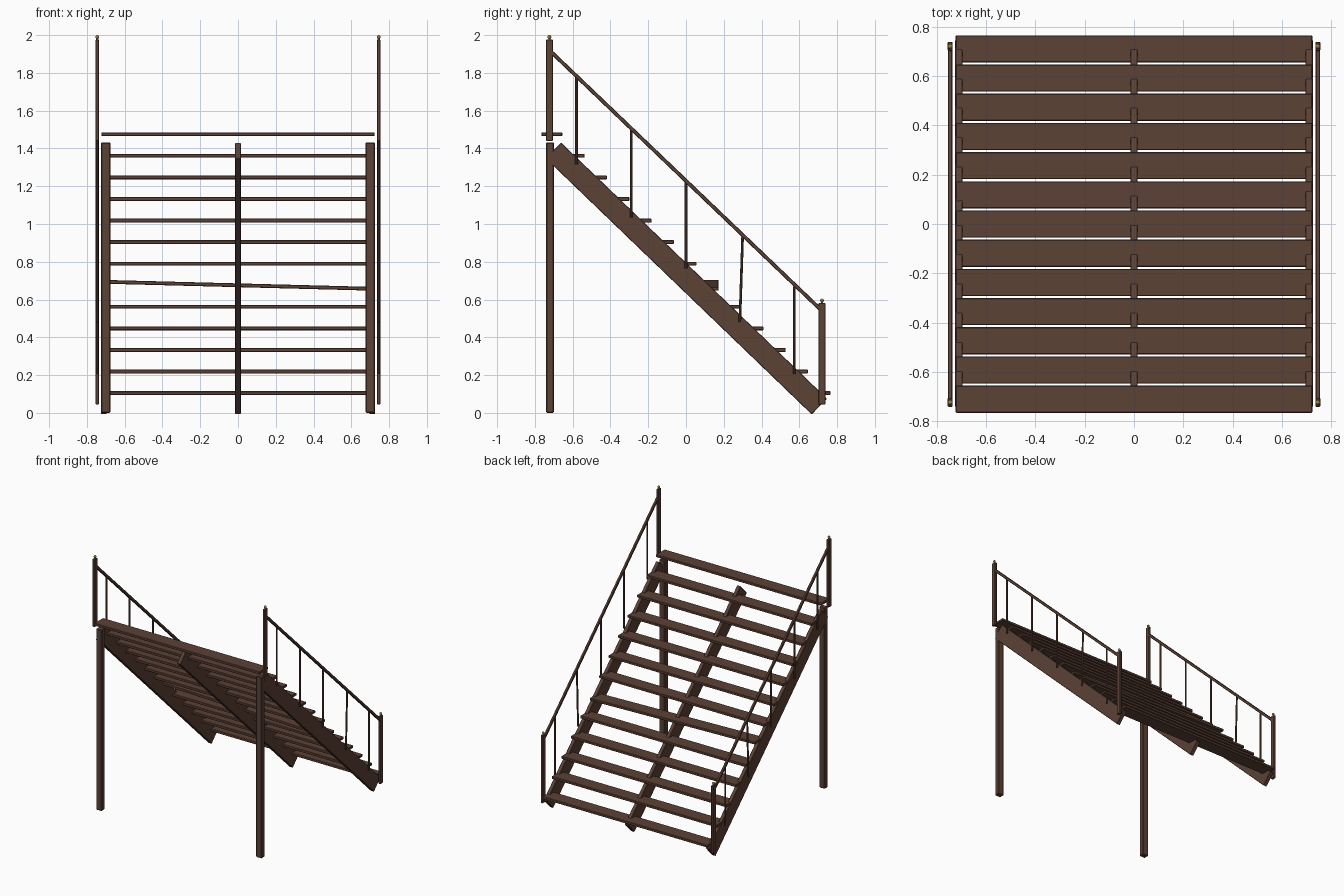
import bpy
import math
from mathutils import Vector

old = bpy.data.objects.get("Cube")
if old:
    bpy.data.objects.remove(old, do_unlink=True)


def make_material(name, color):
    mat = bpy.data.materials.new(name)
    mat.use_nodes = True
    mat.diffuse_color = color
    mat.node_tree.nodes["Principled BSDF"].inputs["Base Color"].default_value = color
    return mat


wood = make_material("dark brown wood", (0.107, 0.054, 0.037, 1))
brass = make_material("aged brass", (0.32, 0.2, 0.05, 1))


def beam(name, center, size, tilt=(0, 0, 0), bevel=0.003):
    """Box with softened edges."""
    bpy.ops.mesh.primitive_cube_add(size=1, location=center, rotation=tilt)
    obj = bpy.context.object
    obj.name = name
    obj.scale = size
    bpy.ops.object.transform_apply(location=False, rotation=False, scale=True)
    obj.data.materials.append(wood)
    mod = obj.modifiers.new("soft edges", "BEVEL")
    mod.width = bevel
    mod.segments = 1
    return obj


def strut(name, x, start, end, width, height):
    """Beam running between two (y, z) points at a given x."""
    a, b = Vector((x, *start)), Vector((x, *end))
    d = b - a
    return beam(name, (a + b) / 2, (width, d.length, height),
                (math.atan2(d.z, d.y), 0, 0))


def rod(name, x, start, end, radius):
    a, b = Vector((x, *start)), Vector((x, *end))
    d = b - a
    bpy.ops.mesh.primitive_cylinder_add(vertices=8, radius=radius, depth=d.length,
                                        location=(a + b) / 2)
    obj = bpy.context.object
    obj.name = name
    obj.rotation_euler = d.to_track_quat("Z", "Y").to_euler()
    obj.data.materials.append(wood)
    bpy.ops.object.shade_smooth_by_angle()


def knob(name, x, y, z):
    """Small brass ball on a neck above a rail post."""
    bpy.ops.mesh.primitive_cylinder_add(vertices=10, radius=0.006, depth=0.02,
                                        location=(x, y, z + 0.005))
    bpy.context.object.name = name + "_neck"
    bpy.context.object.data.materials.append(brass)
    bpy.ops.mesh.primitive_uv_sphere_add(segments=12, ring_count=8, radius=0.01,
                                         location=(x, y, z + 0.015))
    bpy.context.object.name = name
    bpy.context.object.data.materials.append(brass)
    bpy.ops.object.shade_smooth_by_angle()


# Treads, with one board knocked askew
TREADS = 13
for i in range(TREADS):
    y = -0.71 + i * 0.1183
    z = 1.475 - i * 0.1142
    tilt = (0, 0.026, 0) if i == 7 else (0, 0, 0)
    beam(f"tread_{i + 1}", (0, y, z), (1.446, 0.11, 0.02), tilt)

# Sloping stringers
for name, x in (("left", 0.71), ("middle", 0), ("right", -0.71)):
    strut(f"{name}_stringer", x, (-0.702, 1.389), (0.706, 0.034), 0.03, 0.117)

for name, s in (("left", 1), ("right", -1)):
    # Tall support posts under the top end
    beam(f"{name}_support_post", (s * 0.7, -0.72, 0.716), (0.05, 0.042, 1.432), bevel=0.005)
    x = s * 0.745

    # Railing posts and brass knobs
    for end, y, z in (("upper", -0.723, 1.44), ("lower", 0.72, 0.045)):
        beam(f"{name}_{end}_rail_post", (x, y, z + 0.268), (0.02, 0.036, 0.536))
        knob(f"{name}_{end}_knob", x, y, z + 0.535)

    # Handrail
    strut(f"{name}_handrail", x, (-0.72, 1.917), (0.72, 0.54), 0.018, 0.02)

    # Balusters, the fourth leaning slightly
    for i, (y, z) in enumerate(((-0.58, 1.315), (-0.29, 1.035), (0, 0.765),
                                (0.285, 0.48), (0.573, 0.205))):
        lean = 0.015 if i == 3 else 0
        rod(f"{name}_baluster_{i + 1}", x, (y, z), (y + lean, z + 0.463), 0.007)
